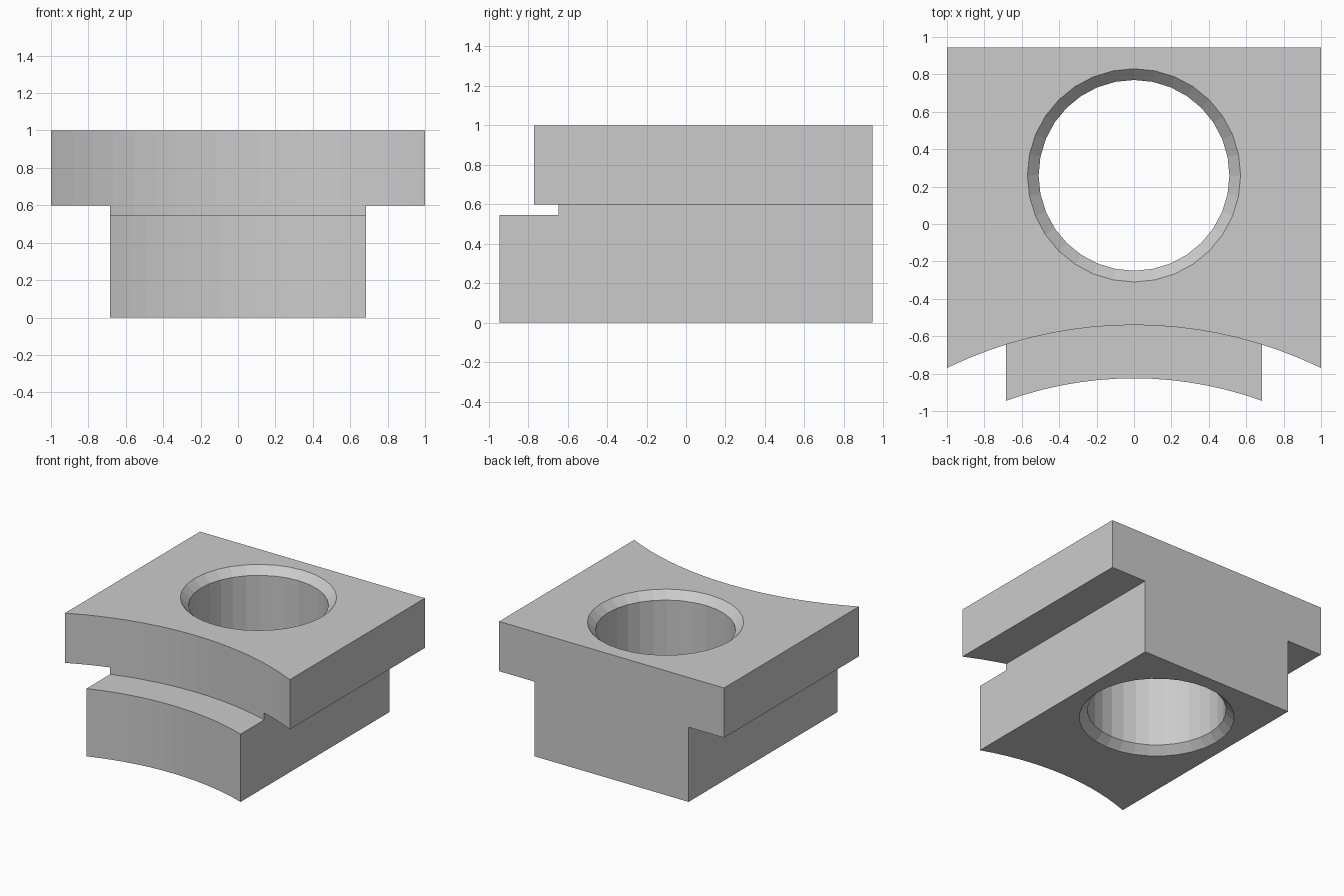
import bpy, bmesh, math

cube = bpy.data.objects.get("Cube")
if cube:
    bpy.data.objects.remove(cube, do_unlink=True)

grey = bpy.data.materials.new("plain grey")
grey.use_nodes = True
colour = (0.6, 0.6, 0.6, 1)
grey.diffuse_color = colour
grey.node_tree.nodes["Principled BSDF"].inputs["Base Color"].default_value = colour


def finish(name, bm):
    bmesh.ops.recalc_face_normals(bm, faces=bm.faces)
    mesh = bpy.data.meshes.new(name)
    bm.to_mesh(mesh)
    bm.free()
    mesh.materials.append(grey)
    obj = bpy.data.objects.new(name, mesh)
    bpy.context.collection.objects.link(obj)
    return obj


def turned(name, profile, centre_y, sides):
    """Solid of revolution about a vertical axis from (radius, height) points."""
    bm = bmesh.new()
    rings = []
    for r, z in profile:
        angles = [2 * math.pi * i / sides for i in range(sides)]
        rings.append([bm.verts.new((r * math.cos(a), centre_y + r * math.sin(a), z))
                      for a in angles])
    for low, high in zip(rings, rings[1:]):
        for i in range(sides):
            j = (i + 1) % sides
            bm.faces.new((low[i], low[j], high[j], high[i]))
    bm.faces.new(rings[0])
    bm.faces.new(rings[-1])
    return finish(name, bm)


# T-shaped section drawn at the back and extruded past the curved front
BACK, FRONT = 0.945, -1.2
half = [(0.685, 0), (0.685, 0.6), (1, 0.6), (1, 1)]
section = half + [(-x, z) for x, z in reversed(half)]
bm = bmesh.new()
face = bm.faces.new([bm.verts.new((x, BACK, z)) for x, z in section])
sweep = bmesh.ops.extrude_face_region(bm, geom=[face], use_keep_orig=True)
moved = [g for g in sweep["geom"] if isinstance(g, bmesh.types.BMVert)]
bmesh.ops.translate(bm, verts=moved, vec=(0, FRONT - BACK, 0))
block = finish("t_block", bm)

# Stepped concave front, and the through hole chamfered at both ends
front_cutter = turned("front_cutter", [(2.005, -0.2), (2.005, 0.545), (2.29, 0.545),
                                       (2.29, 1.2)], -2.83, 128)
R, C, E = 0.51, 0.06, 0.05
hole_cutter = turned("hole_cutter", [(R + C + E, -E), (R, C), (R, 1 - C),
                                     (R + C + E, 1 + E)], 0.26, 32)

for cutter in (front_cutter, hole_cutter):
    cutter.hide_render = True
    cutter.hide_viewport = True
    cut = block.modifiers.new(cutter.name, 'BOOLEAN')
    cut.operation = 'DIFFERENCE'
    cut.solver = 'EXACT'
    cut.object = cutter
